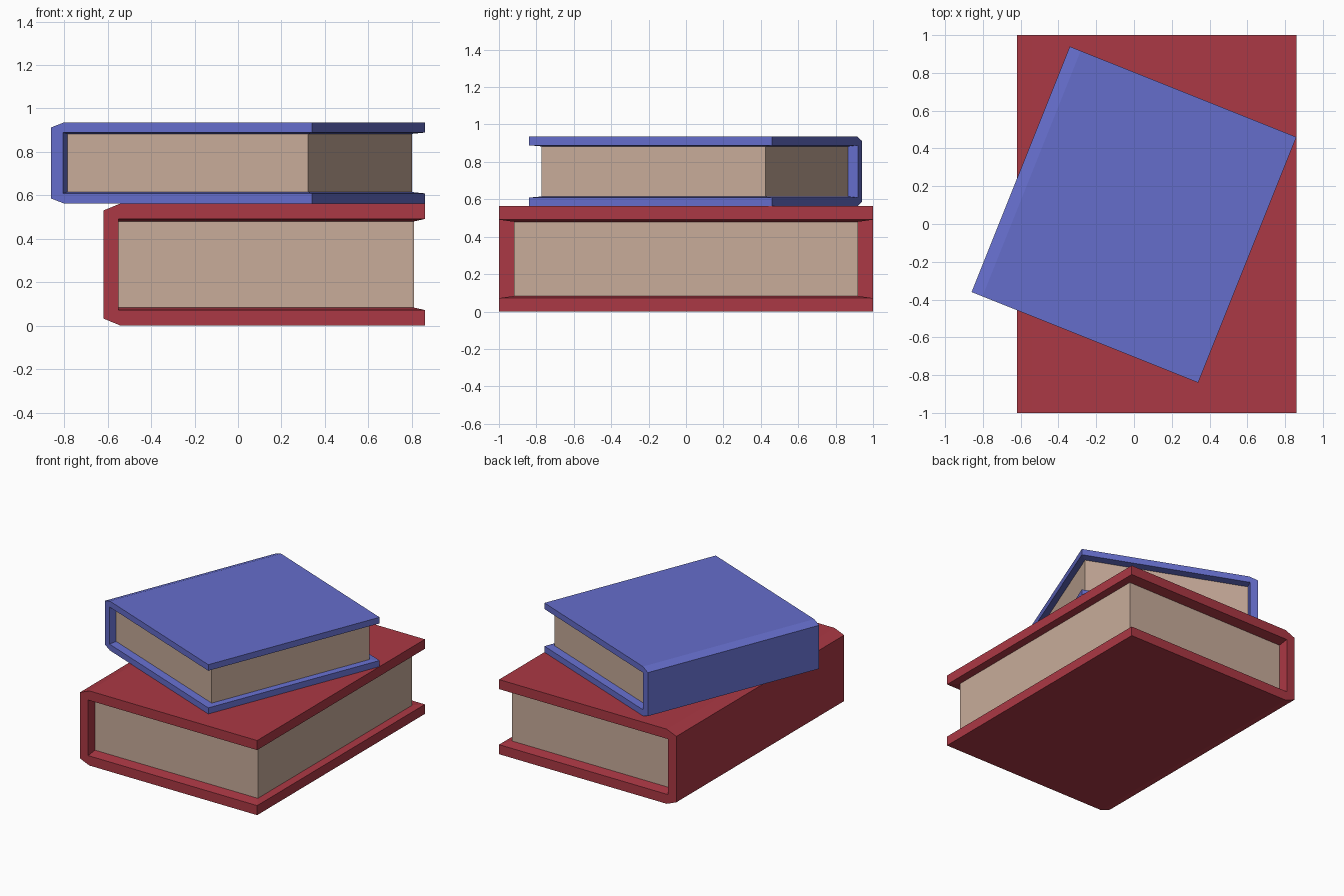
import bpy, bmesh, math

cube = bpy.data.objects.get("Cube")
if cube:
    bpy.data.objects.remove(cube, do_unlink=True)


def material(name, rgb):
    mat = bpy.data.materials.new(name)
    mat.use_nodes = True
    mat.diffuse_color = (*rgb, 1)
    mat.node_tree.nodes["Principled BSDF"].inputs["Base Color"].default_value = (*rgb, 1)
    return mat


def finish(bm, name, mat, place):
    bmesh.ops.recalc_face_normals(bm, faces=bm.faces)
    mesh = bpy.data.meshes.new(name)
    bm.to_mesh(mesh)
    bm.free()
    mesh.materials.append(mat)
    obj = bpy.data.objects.new(name, mesh)
    bpy.context.collection.objects.link(obj)
    obj.location, obj.rotation_euler.z = place
    return obj


def frustum(bm, low, high):
    """Solid between two rectangles, each given as (x0, x1, half depth, z)."""
    rings = []
    for x0, x1, y, z in (low, high):
        rings.append([bm.verts.new((x, s, z)) for x, s in
                      ((x0, -y), (x1, -y), (x1, y), (x0, y))])
    a, b = rings
    bm.faces.new(a)
    bm.faces.new(b)
    for i in range(4):
        j = (i + 1) % 4
        bm.faces.new((a[i], a[j], b[j], b[i]))


def book(name, cover_mat, place, x, depth, height, board, lip, spine, chamfer, page_x, page_depth):
    x0, x1 = x
    cx, cz = chamfer
    inner = x0 + spine
    # Cover: C-shaped section with chamfered spine corners
    profile = [(x0 + cx, 0), (x1, 0), (x1, board), (inner, board),
               (inner, height - board), (x1, height - board), (x1, height),
               (x0 + cx, height), (x0, height - cz), (x0, cz)]
    bm = bmesh.new()
    face = bm.faces.new([bm.verts.new((px, -depth, pz)) for px, pz in profile])
    new = bmesh.ops.extrude_face_region(bm, geom=[face])["geom"]
    bmesh.ops.translate(bm, vec=(0, 2 * depth, 0),
                        verts=[v for v in new if isinstance(v, bmesh.types.BMVert)])
    # Board linings that slope gently towards the pages
    for edge, rim in ((board, board + lip), (height - board, height - board - lip)):
        frustum(bm, (inner, x1, depth, edge), (inner, page_x, page_depth, rim))
    finish(bm, name + "_cover", cover_mat, place)
    # Page block
    bm = bmesh.new()
    frustum(bm, (inner, page_x, page_depth, board),
            (inner, page_x, page_depth, height - board))
    finish(bm, name + "_pages", paper, place)


red = material("red cover", (0.407, 0.040, 0.058))
blue = material("blue cover", (0.130, 0.155, 0.600))
paper = material("cream paper", (0.578, 0.413, 0.323))

book("lower_book", red, ((0, 0, 0), 0), x=(-0.62, 0.86), depth=1.0, height=0.563,
     board=0.072, lip=0.011, spine=0.07, chamfer=(0.08, 0.033),
     page_x=0.81, page_depth=0.92)
book("upper_book", blue, ((0, 0.05, 0.563), math.radians(-21.8)), x=(-0.646, 0.646),
     depth=0.70, height=0.372, board=0.046, lip=0.006, spine=0.058,
     chamfer=(0.062, 0.022), page_x=0.605, page_depth=0.645)
